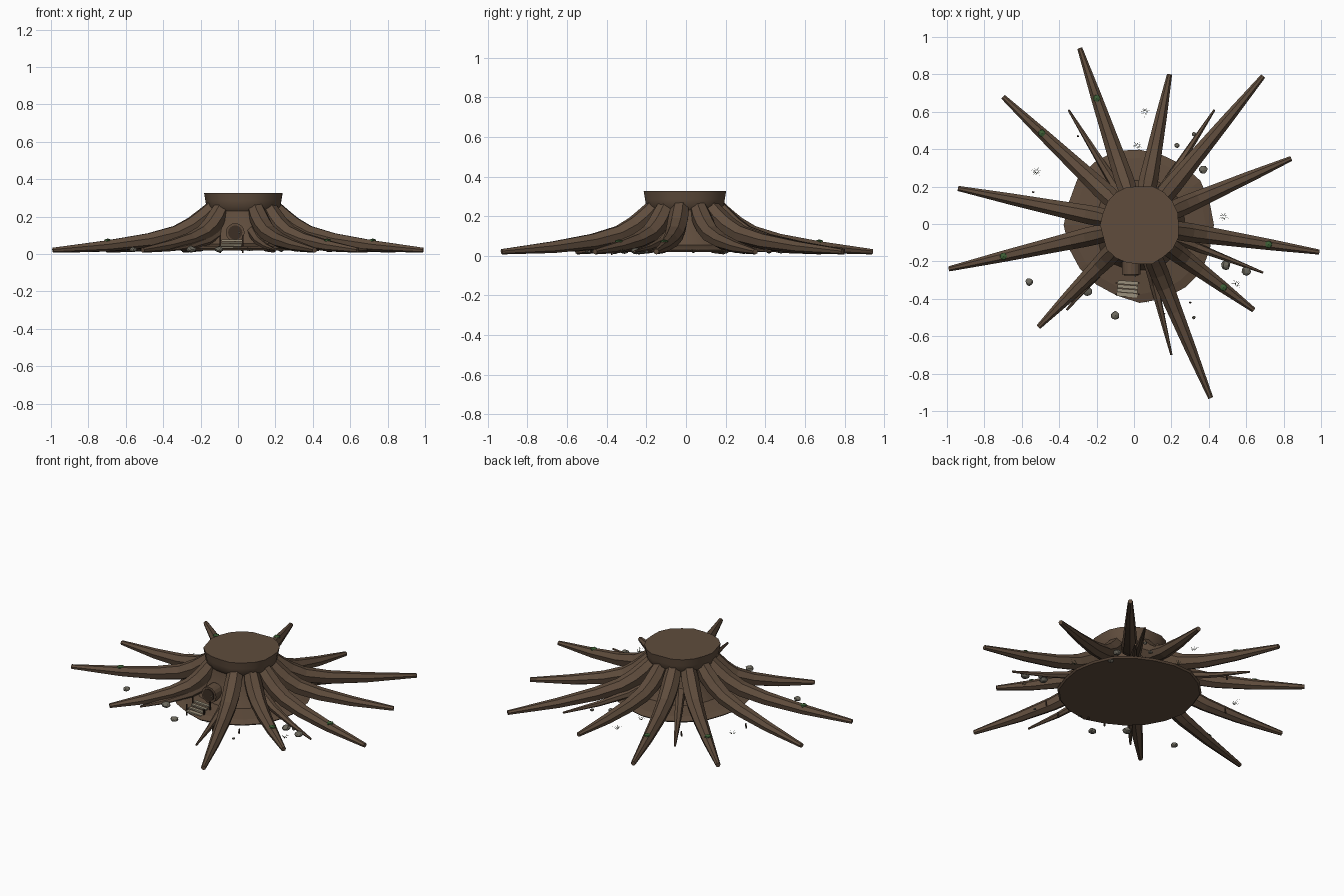
import bpy, bmesh, math, random
from mathutils import Vector, Matrix

if "Cube" in bpy.data.objects:
    bpy.data.objects.remove(bpy.data.objects["Cube"])

random.seed(4)
CX, CY = 0.03, -0.005          # trunk axis


def mat(name, rgb):
    m = bpy.data.materials.new(name)
    m.diffuse_color = (*rgb, 1)
    m.use_nodes = True
    m.node_tree.nodes["Principled BSDF"].inputs["Base Color"].default_value = m.diffuse_color
    return m


BARK = mat("bark brown", (0.115, 0.073, 0.046))
DARK = mat("dark wood", (0.045, 0.028, 0.018))
PLANK = mat("pale planks", (0.32, 0.28, 0.20))
STONE = mat("grey stone", (0.15, 0.14, 0.11))
MOSS = mat("moss green", (0.045, 0.11, 0.035))
GRASS = mat("dry grass", (0.06, 0.075, 0.04))


def finish(name, bm, material, smooth=None):
    bmesh.ops.recalc_face_normals(bm, faces=bm.faces)
    me = bpy.data.meshes.new(name)
    bm.to_mesh(me)
    bm.free()
    me.materials.append(material)
    ob = bpy.data.objects.new(name, me)
    bpy.context.collection.objects.link(ob)
    if smooth:
        bpy.context.view_layer.objects.active = ob
        ob.select_set(True)
        bpy.ops.object.shade_smooth_by_angle(angle=math.radians(smooth))
        ob.select_set(False)
    return ob


def loft(bm, rings):
    """Skin a list of equal-sized point rings and cap both ends."""
    vs = [[bm.verts.new(p) for p in ring] for ring in rings]
    n = len(vs[0])
    for a, b in zip(vs, vs[1:]):
        for i in range(n):
            j = (i + 1) % n
            bm.faces.new((a[i], a[j], b[j], b[i]))
    bm.faces.new(vs[0])
    bm.faces.new(vs[-1])


def lathe(name, profile, sides, wobble, smooth):
    offs = [1 + random.uniform(-wobble, wobble) for _ in range(sides)]
    bm = bmesh.new()
    loft(bm, [[(CX + r * k * math.cos(math.tau * i / sides),
                CY + r * k * math.sin(math.tau * i / sides), z)
               for i, k in enumerate(offs)] for r, z in profile])
    return finish(name, bm, BARK, smooth)


def tube(name, pts, radii, sides=7, material=BARK, smooth=None):
    bm = bmesh.new()
    rings = []
    for i, p in enumerate(pts):
        d = (pts[min(i + 1, len(pts) - 1)] - pts[max(i - 1, 0)]).normalized()
        side = d.cross(Vector((0, 0, 1)))
        side = side.normalized() if side.length > 0.01 else Vector((1, 0, 0))
        up = side.cross(d)
        rings.append([p + radii[i] * (side * math.cos(a) + up * math.sin(a))
                      for a in (math.tau * (k + 0.25) / sides for k in range(sides))])
    loft(bm, rings)
    return finish(name, bm, material, smooth)


def box(bm, loc, size):
    bmesh.ops.create_cube(bm, size=1, matrix=Matrix.Translation(loc)
                          @ Matrix.Diagonal((*size, 1)))


# Ground plate and cut trunk
lathe("stump_base", [(0.395, 0.02), (0.405, 0.03), (0.36, 0.042), (0.25, 0.055)], 20, 0.035, None)
lathe("trunk", [(0.26, 0.03), (0.225, 0.09), (0.19, 0.17), (0.18, 0.23),
                (0.20, 0.255), (0.205, 0.285), (0.212, 0.327)], 20, 0.04, 40)

# Main roots, arching from the trunk to their tips
TIPS = [(-.29, .94), (.19, .80), (.69, .79), (.84, .35), (.99, -.15), (.64, -.46),
        (.41, -.93), (-.51, -.55), (-.99, -.24), (-.94, .19), (-.70, .68)]
STEPS = [0, 0.06, 0.13, 0.23, 0.40, 0.66, 1]
HEIGHT = [.245, .195, .15, .108, .074, .045, .021]
THICK = [.045, .052, .052, .048, .041, .031, .014]


def moss_at(p, r):
    bm = bmesh.new()
    bmesh.ops.create_icosphere(bm, subdivisions=1, radius=1,
                               matrix=Matrix.Translation(p) @ Matrix.Diagonal((r, r, r * .5, 1)))
    finish("moss_patch", bm, MOSS)


MOSSY = {0: .71, 10: .66, 8: .68, 5: .72, 4: .66}
for n, (x, y) in enumerate(TIPS):
    d = Vector((x - CX, y - CY, 0))
    start = d.normalized() * 0.165
    pts = [Vector((CX, CY, h)) + start.lerp(d, t) for t, h in zip(STEPS, HEIGHT)]
    tube("root", pts, THICK)
    if n in MOSSY:
        moss_at(pts[5] + Vector((0, 0, 0.027)), 0.022)

# Thin side roots
for x, y in [(-.35, .61), (.43, .61), (.69, -.26), (.20, -.70), (-.36, -.46), (.35, .43)]:
    d = Vector((x - CX, y - CY, 0))
    s = d.normalized() * 0.2
    pts = [Vector((CX, CY, h)) + s.lerp(d, t)
           for t, h in zip((0, .25, .6, 1), (.12, .07, .04, .022))]
    tube("thin_root", pts, (.03, .024, .016, .006), 6)

# Round doorway with frame, door and knob
DX, DY, DZ = -0.015, -0.245, 0.115


def disc(name, r, depth, y, material):
    bm = bmesh.new()
    bmesh.ops.create_cone(bm, cap_ends=True, segments=16, radius1=r, radius2=r, depth=depth,
                          matrix=Matrix.Translation((DX, y, DZ)) @ Matrix.Rotation(math.pi / 2, 4, 'X'))
    finish(name, bm, material)


disc("door_frame", 0.05, 0.07, DY + 0.01, BARK)
disc("door", 0.038, 0.008, DY - 0.027, DARK)
bm = bmesh.new()
bmesh.ops.create_icosphere(bm, subdivisions=1, radius=0.005,
                           matrix=Matrix.Translation((DX + .022, DY - .033, DZ)))
finish("door_knob", bm, PLANK)

# Plank stairs up to the door, with side posts
bm = bmesh.new()
for i in range(4):
    box(bm, (-0.035, -0.38 + 0.022 * i, 0.036 + 0.012 * i), (0.11, 0.019, 0.009))
bmesh.ops.rotate(bm, verts=bm.verts, cent=(-.035, -.35, 0), matrix=Matrix.Rotation(-.08, 3, 'Z'))
finish("stair_treads", bm, PLANK)
bm = bmesh.new()
for sx in (-1, 1):
    for y, z in ((-.375, .05), (-.315, .075)):
        box(bm, (-.035 + sx * .06, y, z - .01), (.007, .007, .07))
finish("stair_posts", bm, DARK)

# Loose stones
for x, y, r in [(-.56, -.31, .021), (-.10, -.49, .024), (.49, -.22, .025), (.60, -.25, .026),
                (.37, .29, .023), (.23, .42, .014), (-.25, -.36, .026), (.34, .20, .018),
                (.32, -.50, .009), (.53, -.20, .012), (.32, .48, .012)]:
    bm = bmesh.new()
    bmesh.ops.create_icosphere(bm, subdivisions=2, radius=r)
    for v in bm.verts:
        v.co *= random.uniform(.88, 1.08)
        v.co.z *= .65
    bmesh.ops.translate(bm, verts=bm.verts, vec=(x, y, .015 + r * .4))
    finish("stone", bm, STONE)

# Short twigs standing near the roots
for x, y in [(-.30, .47), (-.54, .17), (.30, -.42), (.16, -.48)]:
    tube("twig", [Vector((x, y, .015)), Vector((x + .004, y, .045))], (.006, .004), 5, DARK)

# Grass tufts of thin spreading blades
for x, y in [(-.52, .28), (.06, .60), (.48, .04), (.55, -.32), (.02, .42), (.07, -.40)]:
    bm = bmesh.new()
    for k in range(14):
        a = math.tau * k / 14 + random.uniform(-.2, .2)
        r = random.uniform(.018, .036)
        u = Vector((math.cos(a), math.sin(a), 0))
        w = Vector((-u.y, u.x, 0)) * .0012
        o = Vector((x, y, .015)) + u * .006
        bm.faces.new([bm.verts.new(p) for p in
                      (o - w, o + w, Vector((x, y, .035)) + u * r)])
    finish("grass_tuft", bm, GRASS)
